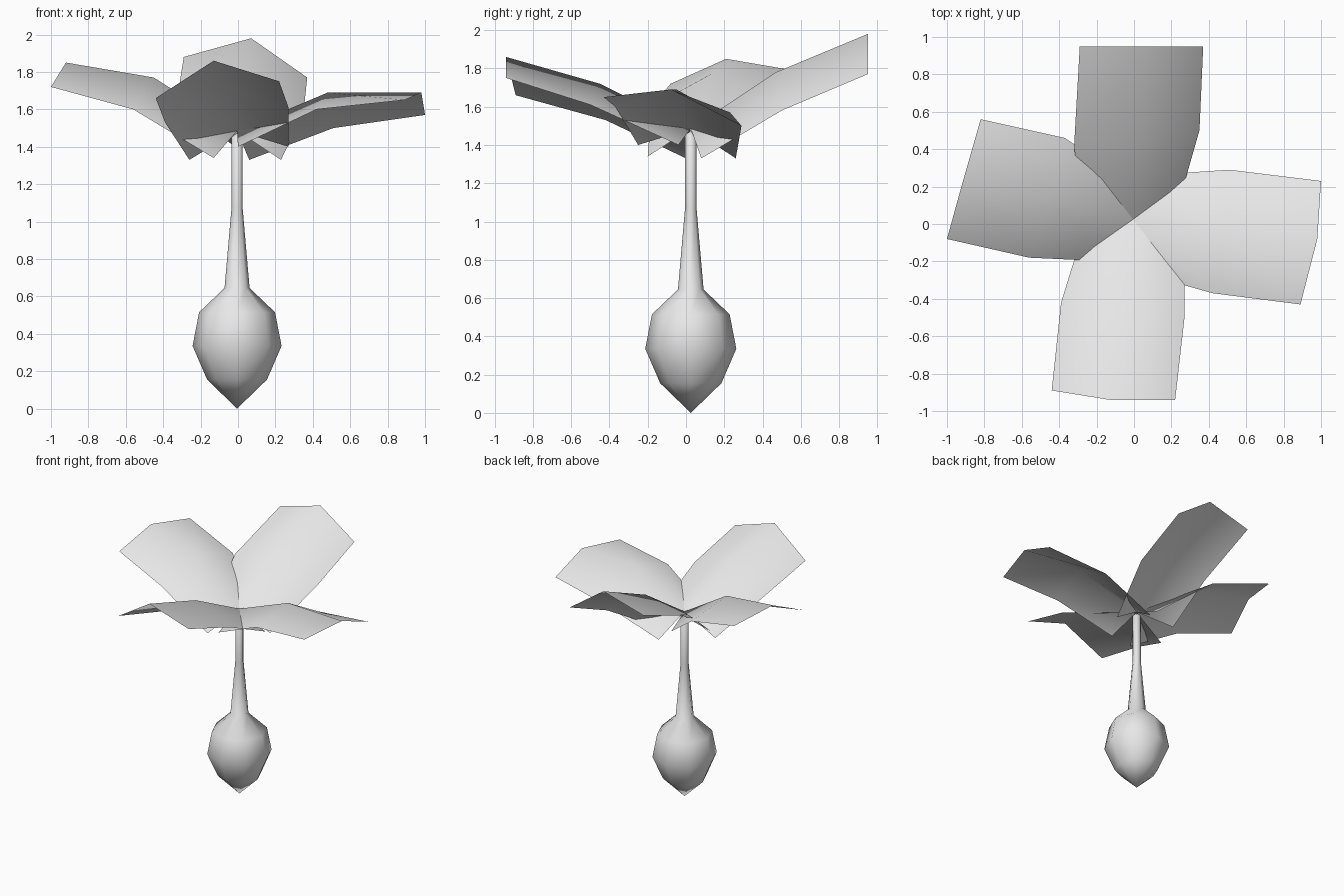
import bpy
import bmesh
import math
from mathutils import Vector

default_cube = bpy.data.objects.get("Cube")
if default_cube:
    bpy.data.objects.remove(default_cube, do_unlink=True)

# One plain grey for the whole plant
grey = bpy.data.materials.new("light_grey")
grey.use_nodes = True
grey_colour = (0.8, 0.8, 0.8, 1.0)
grey.diffuse_color = grey_colour
grey.node_tree.nodes["Principled BSDF"].inputs["Base Color"].default_value = grey_colour

AXIS = Vector((-0.005, 0.025, 0))
LEAF_ROOT = (-0.005, 0.025, 1.485)


def finish(name, bm):
    """Turn a bmesh into a smooth shaded, coloured object."""
    mesh = bpy.data.meshes.new(name)
    for face in bm.faces:
        face.smooth = True
    bm.to_mesh(mesh)
    bm.free()
    mesh.materials.append(grey)
    obj = bpy.data.objects.new(name, mesh)
    bpy.context.collection.objects.link(obj)
    return obj


def lathe(name, profile, sides=8):
    """Revolve (radius, height) points around the plant's upright axis."""
    bm = bmesh.new()
    verts = [bm.verts.new(AXIS + Vector((r, 0, z))) for r, z in profile]
    edges = [bm.edges.new(pair) for pair in zip(verts, verts[1:])]
    bmesh.ops.spin(bm, geom=verts + edges, cent=AXIS, axis=(0, 0, 1),
                   angle=math.tau, steps=sides, use_merge=True)
    bmesh.ops.remove_doubles(bm, verts=bm.verts, dist=0.0005)
    bmesh.ops.recalc_face_normals(bm, faces=bm.faces)
    return finish(name, bm)


def leaf(name, base, middle, tip):
    """Arched sheet of two by two quads; each row runs across the leaf."""
    bm = bmesh.new()
    rows = [(base[0], LEAF_ROOT, base[1]), middle, tip]
    grid = [[bm.verts.new(point) for point in row] for row in rows]
    for near, far in zip(grid, grid[1:]):
        for i in range(len(near) - 1):
            bm.faces.new((near[i], near[i + 1], far[i + 1], far[i]))
    bmesh.ops.recalc_face_normals(bm, faces=bm.faces)
    bm.normal_update()
    if sum(face.normal.z for face in bm.faces) < 0:
        bmesh.ops.reverse_faces(bm, faces=bm.faces)
    return finish(name, bm)


# Bulb tapering into the stem, in one continuous skin
lathe("bulb_and_stem", [
    (0, 0), (0.16, 0.155), (0.238, 0.335), (0.203, 0.515),
    (0.067, 0.645), (0.03, 1.07), (0.03, 1.45), (0, 1.475)])

# Four drooping-edged leaves fanned around the stem top
leaf("back_leaf",
     base=[(-0.29, 0.1, 1.43), (0.23, 0.08, 1.33)],
     middle=[(-0.32, 0.42, 1.69), (0.03, 0.47, 1.78), (0.35, 0.5, 1.58)],
     tip=[(-0.29, 0.95, 1.88), (0.07, 0.95, 1.98), (0.37, 0.95, 1.77)])

leaf("front_leaf",
     base=[(0.27, -0.04, 1.4), (-0.26, 0, 1.33)],
     middle=[(0.27, -0.5, 1.61), (-0.06, -0.45, 1.72), (-0.39, -0.42, 1.53)],
     tip=[(0.22, -0.94, 1.75), (-0.13, -0.94, 1.86), (-0.44, -0.89, 1.66)])

leaf("left_leaf",
     base=[(0.06, 0.26, 1.33), (0, -0.25, 1.4)],
     middle=[(0.51, 0.29, 1.5), (0.48, -0.05, 1.69), (0.42, -0.37, 1.6)],
     tip=[(1, 0.23, 1.57), (0.98, -0.08, 1.69), (0.89, -0.43, 1.65)])

leaf("right_leaf",
     base=[(-0.13, -0.2, 1.34), (-0.03, 0.23, 1.41)],
     middle=[(-0.56, -0.18, 1.6), (-0.45, 0.13, 1.77), (-0.37, 0.46, 1.67)],
     tip=[(-1, -0.08, 1.72), (-0.92, 0.21, 1.85), (-0.82, 0.56, 1.79)])
